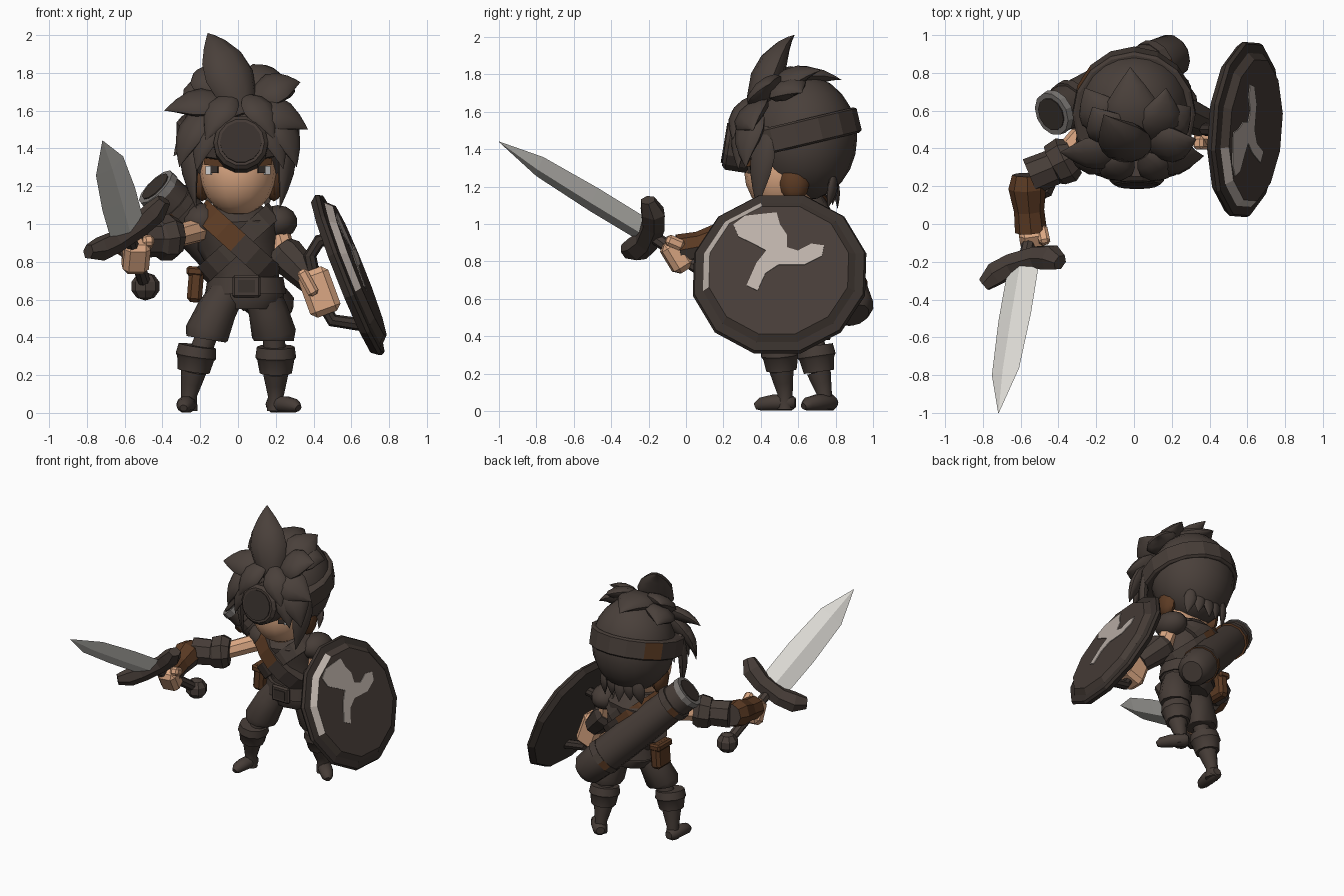
import bpy, bmesh, math
from mathutils import Vector as V, Matrix, Euler

if "Cube" in bpy.data.objects:
    bpy.data.objects.remove(bpy.data.objects["Cube"])


def mat(name, r, g, b):
    m = bpy.data.materials.new(name)
    m.diffuse_color = (*[(c / 255) ** 2.2 for c in (r, g, b)], 1)
    m.use_nodes = True
    m.node_tree.nodes["Principled BSDF"].inputs["Base Color"].default_value = m.diffuse_color
    return m


HAIR = mat("dark hair", 75, 66, 61)
CLOTH = mat("dark leather", 72, 63, 58)
DARK = mat("black leather", 60, 53, 49)
BROWN = mat("brown leather", 92, 61, 40)
SKIN = mat("skin", 218, 166, 130)
STEEL = mat("steel", 218, 216, 210)
PAINT = mat("pale paint", 186, 175, 167)
GREY = mat("grey metal", 122, 118, 115)
WHITE = mat("eye white", 225, 225, 225)


def finish(name, bm, m, smooth=False):
    bmesh.ops.recalc_face_normals(bm, faces=bm.faces)
    me = bpy.data.meshes.new(name)
    bm.to_mesh(me)
    bm.free()
    ob = bpy.data.objects.new(name, me)
    bpy.context.collection.objects.link(ob)
    me.materials.append(m)
    if smooth:
        bpy.ops.object.select_all(action='DESELECT')
        ob.select_set(True)
        bpy.context.view_layer.objects.active = ob
        bpy.ops.object.shade_smooth_by_angle(angle=math.radians(40))
    return ob


def sweep(name, pts, radii, m, n=8, flat=1.0, ref=(1, 0, 0), phase=0.0, smooth=False):
    """Loft n-sided rings along pts; radius r along ref, r*flat across it."""
    pts, bm, rings = [V(p) for p in pts], bmesh.new(), []
    for i, (p, r) in enumerate(zip(pts, radii)):
        t = (pts[min(i + 1, len(pts) - 1)] - pts[max(i - 1, 0)]).normalized()
        u = V(ref)
        u = (u - t * u.dot(t)).normalized()
        w = t.cross(u)
        ang = [2 * math.pi * k / n + phase for k in range(n)]
        rings.append([bm.verts.new(p + r * (math.cos(a) * u + flat * math.sin(a) * w)) for a in ang])
    for a, b in zip(rings, rings[1:]):
        for k in range(n):
            bm.faces.new((a[k], a[(k + 1) % n], b[(k + 1) % n], b[k]))
    bm.faces.new(rings[0][::-1])
    bm.faces.new(rings[-1])
    return finish(name, bm, m, smooth)


def box(name, loc, size, m, rot=(0, 0, 0), bevel=0.0):
    bm = bmesh.new()
    bmesh.ops.create_cube(bm, size=1)
    bmesh.ops.scale(bm, vec=size, verts=bm.verts)
    if bevel:
        bmesh.ops.bevel(bm, geom=bm.edges[:], offset=bevel, segments=1, affect='EDGES')
    bm.transform(Matrix.Translation(loc) @ Euler(rot).to_matrix().to_4x4())
    return finish(name, bm, m)


def ball(name, loc, rad, m, seg=16, smooth=True):
    bm = bmesh.new()
    bmesh.ops.create_uvsphere(bm, u_segments=seg, v_segments=seg * 5 // 8, radius=1)
    bm.transform(Matrix.Translation(loc) @ Matrix.Diagonal((*rad, 1)))
    return finish(name, bm, m, smooth)


def paint(ob, m, rule):
    ob.data.materials.append(m)
    for f in ob.data.polygons:
        if rule(f):
            f.material_index = 1


# Head, face, ears and eyes
ball("hair_cap", (0, .63, 1.46), (.295, .285, .335), HAIR, 20)
ball("face", (0, .52, 1.285), (.205, .21, .24), SKIN)
for s in (-1, 1):
    ball("ear_flap", (s * .19, .58, 1.22), (.05, .08, .10), BROWN, 10)
    box("eye_white", (s * .155, .367, 1.285), (.035, .009, .045), WHITE, (0, 0, s * .7))
    box("pupil", (s * .125, .343, 1.29), (.045, .009, .04), DARK, (0, 0, s * .55))
    box("brow", (s * .12, .34, 1.325), (.13, .02, .035), BROWN, (0, s * -.1, s * .55))

# Hair locks: tapered leaves bulging away from the head
HEAD = V((0, .58, 1.4))


def lock(base, tip, w, bulge=.06, flat=.45):
    a, c = V(base), V(tip)
    mid = (a + c) / 2
    out = (mid - HEAD).normalized()
    b = mid + out * bulge
    ts = (0, .15, .35, .55, .75, .9, 1)
    pts = [a * (1 - t) ** 2 + b * 2 * t * (1 - t) + c * t * t for t in ts]
    rad = [w * k for k in (.4, .8, 1, .86, .5, .2, .01)]
    sweep("hair_lock", pts, rad, HAIR, 10, flat, (c - a).cross(out), smooth=True)


lock((.03, .37, 1.58), (-.16, .58, 2.01), .135, .12, .6)
lock((0, .42, 1.70), (-.02, .83, 1.77), .15, .1)
for b, t, w in [
        ((-.05, .40, 1.64), (-.39, .38, 1.60), .11), ((-.07, .38, 1.62), (-.34, .36, 1.36), .12),
        ((-.10, .36, 1.62), (-.22, .28, 1.28), .09), ((.11, .36, 1.62), (.24, .28, 1.29), .09),
        ((.06, .37, 1.62), (.37, .36, 1.50), .12), ((.08, .42, 1.66), (.33, .45, 1.75), .12),
        ((-.03, .36, 1.67), (-.17, .25, 1.44), .09), ((.05, .36, 1.67), (.19, .25, 1.45), .09),
        ((-.08, .45, 1.70), (-.22, .62, 1.81), .12), ((.1, .45, 1.70), (.17, .72, 1.82), .12),
        ((-.12, .5, 1.7), (-.26, .72, 1.70), .12), ((.12, .5, 1.7), (.3, .62, 1.70), .12)]:
    lock(b, t, w)
for s in (-1, 1):
    lock((s * .17, .38, 1.60), (s * .31, .32, 1.30), .10)
    lock((s * .26, .44, 1.52), (s * .22, .38, 1.08), .075, .04)
for i in range(5):
    x = -.14 + .07 * i
    lock((x, .79, 1.26), (x * 1.1, .81 - abs(x) * .4, 1.08 + .02 * (i % 2)), .045, .015)

# Headband tilted up at the back, with a round lens on the forehead
up = V((0, -.23, .97))
c = V((0, .59, 1.48))
band = sweep("headband", [c - up * .07, c - up * .06, c + up * .06, c + up * .07],
             [.31, .325, .325, .31], CLOTH, 16, 1.06)
paint(band, BROWN, lambda f: f.center.y > .5 and f.index % 16 in (6,) and f.index // 16 == 1)
sweep("lens_housing", [(.015, .42, 1.40), (.015, .23, 1.43), (.015, .21, 1.433)], [.145, .145, .125], CLOTH, 14)
sweep("lens", [(.015, .215, 1.432), (.015, .203, 1.434)], [.11, .11], DARK, 14)

# Torso, neck, belt and crossed straps
sweep("torso", [(.04, .62, .55), (.04, .62, .62), (.035, .62, .75), (0, .61, .9), (-.01, .61, 1.02), (-.01, .6, 1.1)],
      [.16, .205, .17, .215, .235, .13], CLOTH, 12, .75, smooth=True)
sweep("neck", [(0, .58, 1.0), (0, .57, 1.15)], [.09, .09], SKIN, 8)
sweep("belt", [(.04, .62, .63), (.04, .62, .72)], [.215, .2], CLOTH, 12, .77, smooth=True)
box("buckle", (.045, .455, .67), (.15, .03, .12), CLOTH, bevel=.012)
box("buckle_plate", (.045, .438, .67), (.09, .008, .065), DARK)
for s, w, r in ((1, .06, .275), (-1, .05, .262)):
    ax = V((s * .67, 0, .74))
    st = sweep("chest_strap", [V((0, .605, .9)) - ax * w, V((0, .605, .9)) + ax * w],
               [r, r], CLOTH, 16, .70, (.74, 0, -s * .67))
    if s == 1:
        paint(st, BROWN, lambda f: f.center.x < 0 and len(f.vertices) == 4)
box("hip_pouch", (-.225, .63, .68), (.08, .16, .19), BROWN, (0, .08, 0), .02)
box("pouch_flap", (-.228, .63, .75), (.09, .17, .05), BROWN, (0, .08, 0), .012)

# Legs: thigh, shin, cuff, boot, foot
LEGS = (("left", [(.13, .62, .63), (.16, .64, .54), (.19, .67, .42), (.19, .67, .38)],
         (.19, .68, .4), (.2, .69, .35), (.2, .71, .21), (.2, .74, .09), (.185, .775, .045), (.30, .65, .045)),
        ("right", [(-.06, .58, .63), (-.11, .55, .55), (-.165, .52, .42), (-.17, .52, .39)],
         (-.17, .52, .4), (-.215, .5, .355), (-.235, .51, .22), (-.26, .53, .09), (-.265, .56, .045), (-.285, .40, .045)))
for side, thigh, knee, c1, c2, ank, heel, toe in LEGS:
    sweep(side + "_thigh", thigh, [.095, .105, .118, .105], CLOTH, 10, smooth=True)
    sweep(side + "_shin", [knee, c2], [.058, .06], CLOTH, 10, smooth=True)
    a, b = V(c1), V(c2)
    sweep(side + "_cuff", [a, a.lerp(b, .4), a.lerp(b, .5), b], [.1, .108, .098, .085], CLOTH, 10, smooth=True)
    k, foot = V(c2), V(ank)
    sweep(side + "_boot", [k, k.lerp(foot, .5), foot, foot - V((0, 0, .08))], [.068, .055, .042, .046], CLOTH, 10,
          smooth=True)
    h, t = V(heel), V(toe)
    d = (t - h).normalized()
    sweep(side + "_foot", [h - d * .025, h, h.lerp(t, .6), t - V((0, 0, .008)), t + d * .03 - V((0, 0, .02))],
          [.03, .05, .05, .041, .02], CLOTH, 10, .9, d.cross(V((0, 0, 1))), smooth=True)

# Left arm holding the shield
ball("left_shoulder_pad", (.21, .65, 1.01), (.105, .13, .09), CLOTH, 12)
sweep("left_upper_arm", [(.2, .64, 1.0), (.25, .6, .82)], [.062, .062], SKIN, 8)
sweep("left_bracer", [(.225, .6, .87), (.25, .59, .84), (.32, .56, .77), (.4, .53, .69)], [.08, .1, .09, .075], CLOTH, 8,
      ref=(0, 1, 0))
box("left_hand", (.43, .5, .64), (.17, .16, .25), SKIN, (0, -.35, 0), .03)
box("left_thumb", (.37, .43, .69), (.06, .07, .15), SKIN, (0, -.5, 0), .015)
sweep("shield_grip", [(.53, .5, .93), (.43, .5, .91), (.38, .5, .83), (.42, .5, .63), (.5, .5, .49), (.7, .5, .46)],
      [.035] * 6, DARK, 8, ref=(0, 1, 0))

# Shield: twelve-sided rim, chamfered face and painted patch
N = V((.93, -.07, .37)).normalized()
B = (V((0, 0, 1)) - N * N.z).normalized()
A, C = B.cross(N), V((.585, .5, .73))
sweep("shield_rim", [C + N * h for h in (-.035, 0, .02, .03)], [.45, .478, .468, .42], DARK, 12, .985,
      A, math.pi / 12)
face = sweep("shield_face", [C + N * h for h in (0, .03, .065)], [.42, .42, .385], CLOTH, 12, .985,
             A, math.pi / 12)
paint(face, PAINT, lambda f: f.index // 12 == 1 and (f.center - C).dot(A) < -.05 and (f.center - C).dot(B) > -.02)
PATCH = [(-.25, .26), (-.19, .31), (-.02, .33), (0, .26), (.04, .2), (.04, .13), (.1, .11), (.17, .15), (.24, .14),
         (.23, .08), (.14, .03), (0, .03), (-.07, -.02), (-.11, -.12), (-.17, -.09), (-.12, .04), (-.07, .11),
         (-.14, .15), (-.22, .19)]
bm = bmesh.new()
f = bm.faces.new([bm.verts.new(C + N * .066 + A * a + B * b) for a, b in PATCH])
ext = bmesh.ops.extrude_face_region(bm, geom=[f])
bmesh.ops.translate(bm, vec=N * .005, verts=[v for v in ext["geom"] if isinstance(v, bmesh.types.BMVert)])
finish("shield_patch", bm, PAINT)

# Right arm stretched forward
ball("right_shoulder_pad", (-.19, .6, 1.01), (.11, .13, .1), CLOTH, 12)
sweep("right_upper_arm", [(-.16, .6, .98), (-.38, .35, .92)], [.065, .06], SKIN, 8, ref=(0, 0, 1))
sweep("right_elbow_cuff", [(-.32, .36, .93), (-.36, .34, .93), (-.42, .31, .92), (-.43, .3, .92), (-.55, .25, .92)],
      [.1, .125, .115, .095, .1], CLOTH, 8, ref=(0, 0, 1))
glove = sweep("right_glove", [(-.565, .26, .92), (-.565, .19, .91), (-.555, .07, .88), (-.545, -.04, .86)],
              [.08, .1, .08, .085], CLOTH, 8, ref=(0, 0, 1))
paint(glove, BROWN, lambda f: f.normal.z > .3 or f.normal.x < -.2)
box("right_hand", (-.54, -.05, .83), (.14, .12, .18), SKIN, (.55, 0, .15), .028)
box("right_thumb", (-.48, -.06, .9), (.06, .1, .06), SKIN, (-.4, 0, .2), .015)

# Sword: bevelled blade, curved guard, grip and pommel
G, TIP = V((-.585, -.22, .965)), V((-.717, -1.0, 1.44))
D = (TIP - G).normalized()
U = V((.41, .12, .28)).normalized()
sweep("blade", [G, G.lerp(TIP, .35), G.lerp(TIP, .72), TIP], [.105, .108, .09, .002], STEEL, 4, .28, U)
sweep("guard", [G + U * k + D * h for k, h in ((-.25, .05), (-.18, .0), (-.08, -.03), (.08, -.03), (.18, .0), (.25, .05))],
      [.045, .075, .07, .07, .075, .045], CLOTH, 6, .8, D)
P = V((-.49, .2, .67))
sweep("grip", [G, P], [.035, .035], CLOTH, 8)
ball("pommel", P, (.078, .075, .075), CLOTH, 8, False)

# Quiver slung across the back
q0, q1 = V((.19, .885, .56)), V((-.43, .585, 1.19))
qd = (q1 - q0).normalized()
sweep("quiver", [q0 - qd * .07, q0 - qd * .03, q0.lerp(q1, .15), q0.lerp(q1, .5), q1],
      [.075, .115, .128, .128, .115], CLOTH, 12, smooth=True)
sweep("quiver_rim", [q1 - qd * .03, q1 + qd * .01], [.122, .118], GREY, 12)
sweep("quiver_opening", [q1, q1 + qd * .016], [.09, .09], DARK, 12)
for k in (.15, .85):
    p = q0.lerp(q1, k)
    b = sweep("quiver_band", [p - qd * .025, p + qd * .025], [.134, .132], CLOTH, 12)
    paint(b, BROWN, lambda f: f.index % 4 == 0)
